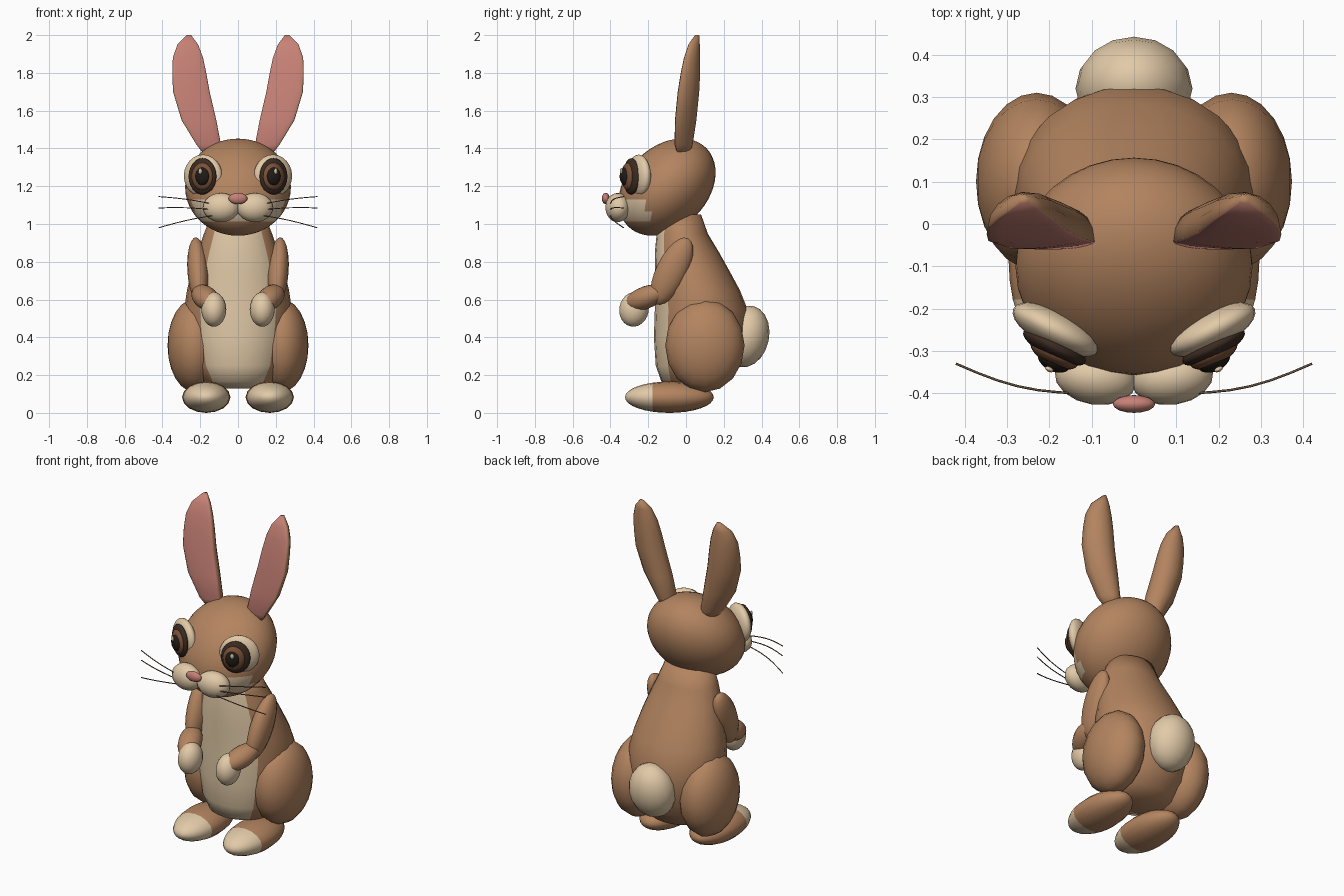
import bpy, bmesh
from math import sin, cos, pi, radians
from mathutils import Matrix, Vector, Euler

cube = bpy.data.objects.get("Cube")
if cube:
    bpy.data.objects.remove(cube, do_unlink=True)


def material(name, rgb):
    m = bpy.data.materials.new(name)
    m.use_nodes = True
    m.diffuse_color = (*rgb, 1)
    m.node_tree.nodes["Principled BSDF"].inputs["Base Color"].default_value = (*rgb, 1)
    return m


BROWN = material("brown fur", (0.45, 0.23, 0.115))
CREAM = material("cream fur", (0.76, 0.59, 0.39))
PINK = material("pink skin", (0.57, 0.22, 0.18))
DARK = material("dark eye rim", (0.045, 0.024, 0.015))
IRIS = material("iris brown", (0.2, 0.085, 0.04))
BLACK = material("pupil black", (0.015, 0.011, 0.008))
WHISKER = material("whisker brown", (0.17, 0.11, 0.065))


def finish(bm, name, mats, rule=None):
    """Turn a bmesh into a smooth object; rule picks the second material."""
    bmesh.ops.recalc_face_normals(bm, faces=bm.faces)
    for f in bm.faces:
        f.smooth = True
        if rule and rule(f.calc_center_median()):
            f.material_index = 1
    mesh = bpy.data.meshes.new(name)
    bm.to_mesh(mesh)
    bm.free()
    for m in mats:
        mesh.materials.append(m)
    ob = bpy.data.objects.new(name, mesh)
    bpy.context.scene.collection.objects.link(ob)
    return ob


def ellipsoid(name, center, radii, mats, rot=(0, 0, 0), pole="Z", segs=16, rings=12,
              rule=None, shear=0):
    bm = bmesh.new()
    bmesh.ops.create_uvsphere(bm, u_segments=segs, v_segments=rings, radius=1)
    turn = {"Z": Matrix(), "Y": Matrix.Rotation(pi / 2, 4, "X"),
            "X": Matrix.Rotation(pi / 2, 4, "Y")}[pole]
    lean = Matrix()
    lean[1][2] = shear
    euler = Euler([radians(a) for a in rot]).to_matrix().to_4x4()
    bm.transform(Matrix.Translation(center) @ lean @ euler
                 @ Matrix.Diagonal((*radii, 1)) @ turn)
    return finish(bm, name, mats, rule)


def pair(name, center, radii, mats, rot=(0, 0, 0), **kw):
    """Ellipsoid on the left and its mirror on the right."""
    for side, s in (("left", 1), ("right", -1)):
        ellipsoid(f"{side}_{name}", (s * center[0], *center[1:]), radii, mats,
                  (rot[0], s * rot[1], s * rot[2]), **kw)


def loft(name, rings, segs, mats, painted, side=1, front=1.0, twist=0.0):
    """Stack of ellipses (z, cx, cy, rx, ry); painted(column) picks material 1."""
    bm = bmesh.new()
    loops = []
    for z, cx, cy, rx, ry in rings:
        loop = []
        for i in range(segs):
            a = 2 * pi * i / segs
            y = cy + ry * sin(a) * (front if sin(a) < 0 else 1) - twist * rx * cos(a)
            loop.append(bm.verts.new((side * (cx + rx * cos(a)), y, z)))
        loops.append(loop)
    for low, high in zip(loops, loops[1:]):
        for i in range(segs):
            j = (i + 1) % segs
            f = bm.faces.new((low[i], low[j], high[j], high[i]))
            f.material_index = int(painted(i))
    bm.faces.new(loops[0])
    bm.faces.new(loops[-1])
    return finish(bm, name, mats)


# Pear-shaped body with a cream belly strip
body_rings = [
    (0.13, 0, 0.05, 0.10, 0.09), (0.165, 0, 0.04, 0.19, 0.17),
    (0.25, 0, 0.06, 0.24, 0.22), (0.40, 0, 0.08, 0.27, 0.25),
    (0.55, 0, 0.08, 0.285, 0.245), (0.65, 0, 0.06, 0.27, 0.225),
    (0.75, 0, 0.033, 0.245, 0.198), (0.85, 0, 0.005, 0.215, 0.17),
    (0.95, 0, -0.02, 0.18, 0.135), (1.05, 0, -0.03, 0.14, 0.11)]
loft("body", body_rings, 24, [BROWN, CREAM], lambda i: 15 <= i < 21)

# Head, leaning forward at the chin, with cream cheeks
ellipsoid("head", (0, -0.1, 1.195), (0.28, 0.245, 0.257), [BROWN, CREAM],
          segs=32, rings=24, shear=0.3,
          rule=lambda c: 1.02 < c.z < 1.135 and c.y < -0.2)

# Muzzle and nose
pair("muzzle", (0.09, -0.362, 1.087), (0.098, 0.065, 0.077), [CREAM], rot=(0, 0, 8))
ellipsoid("nose", (0, -0.425, 1.135), (0.05, 0.021, 0.03), [PINK])

# Eyes: stacked bulging discs facing outward
pair("eye_socket", (0.185, -0.25, 1.255), (0.112, 0.045, 0.113), [CREAM],
     rot=(0, 0, 27), pole="Y", segs=24)
for part, y, r, mat in (("eye_rim", -0.29, 0.082, DARK), ("iris", -0.306, 0.062, IRIS),
                        ("pupil", -0.32, 0.042, BLACK)):
    pair(part, (0.188, y, 1.252), (r, 0.028, r * 1.18), [mat],
         rot=(0, 0, 27), pole="Y", segs=24)
pair("eye_glint", (0.2, -0.343, 1.28), (0.011, 0.006, 0.016), [CREAM],
     rot=(0, 0, 27), pole="Y", rings=8)

# Ears: rounded backs, nearly flat pink fronts
ear_rings = [
    (1.36, 0.14, -0.035, 0.035, 0.05), (1.42, 0.155, -0.05, 0.065, 0.085),
    (1.55, 0.207, -0.045, 0.092, 0.10), (1.70, 0.247, -0.03, 0.097, 0.10),
    (1.80, 0.258, -0.015, 0.09, 0.09), (1.88, 0.265, 0.0, 0.08, 0.075),
    (1.95, 0.266, 0.02, 0.055, 0.053), (2.0, 0.26, 0.05, 0.012, 0.02)]
for side, s in (("left", 1), ("right", -1)):
    loft(f"{side}_ear", ear_rings, 16, [BROWN, PINK], lambda i: 8 <= i < 15,
         side=s, front=0.1, twist=0.1)

# Arms and paws
pair("upper_arm", (0.212, -0.075, 0.75), (0.056, 0.083, 0.195), [BROWN], rot=(-26, 4, 0))
pair("forearm", (0.172, -0.215, 0.61), (0.066, 0.12, 0.06), [BROWN], rot=(20, 0, -22), pole="Y")
pair("paw", (0.128, -0.275, 0.548), (0.066, 0.078, 0.092), [CREAM], rot=(-10, 0, 0))

# Hind legs, feet with cream toes, and tail
pair("thigh", (0.23, 0.1, 0.357), (0.143, 0.21, 0.247), [BROWN], pole="X")
pair("foot", (0.168, -0.088, 0.083), (0.128, 0.235, 0.083), [BROWN, CREAM],
     pole="Y", rings=16, rule=lambda c: c.y < -0.18)
ellipsoid("tail", (0, 0.32, 0.405), (0.138, 0.12, 0.165), [CREAM], rot=(-12, 0, 0), rings=10)

# Whiskers
for side, s in (("left", 1), ("right", -1)):
    for n, (z0, z1) in enumerate(((1.105, 1.145), (1.075, 1.085), (1.045, 0.98))):
        curve = bpy.data.curves.new(f"{side}_whisker_{n + 1}", "CURVE")
        curve.dimensions = "3D"
        curve.bevel_depth = 0.0028
        curve.bevel_resolution = 1
        spline = curve.splines.new("POLY")
        spline.points.add(6)
        start, end = Vector((0.13, -0.4, z0)), Vector((0.42, -0.33, z1))
        for k, p in enumerate(spline.points):
            t = k / 6
            pos = start.lerp(end, t) + Vector((0, -0.018, 0.006)) * sin(pi * t)
            p.co = (s * pos.x, pos.y, pos.z, 1)
        curve.materials.append(WHISKER)
        ob = bpy.data.objects.new(curve.name, curve)
        bpy.context.scene.collection.objects.link(ob)
